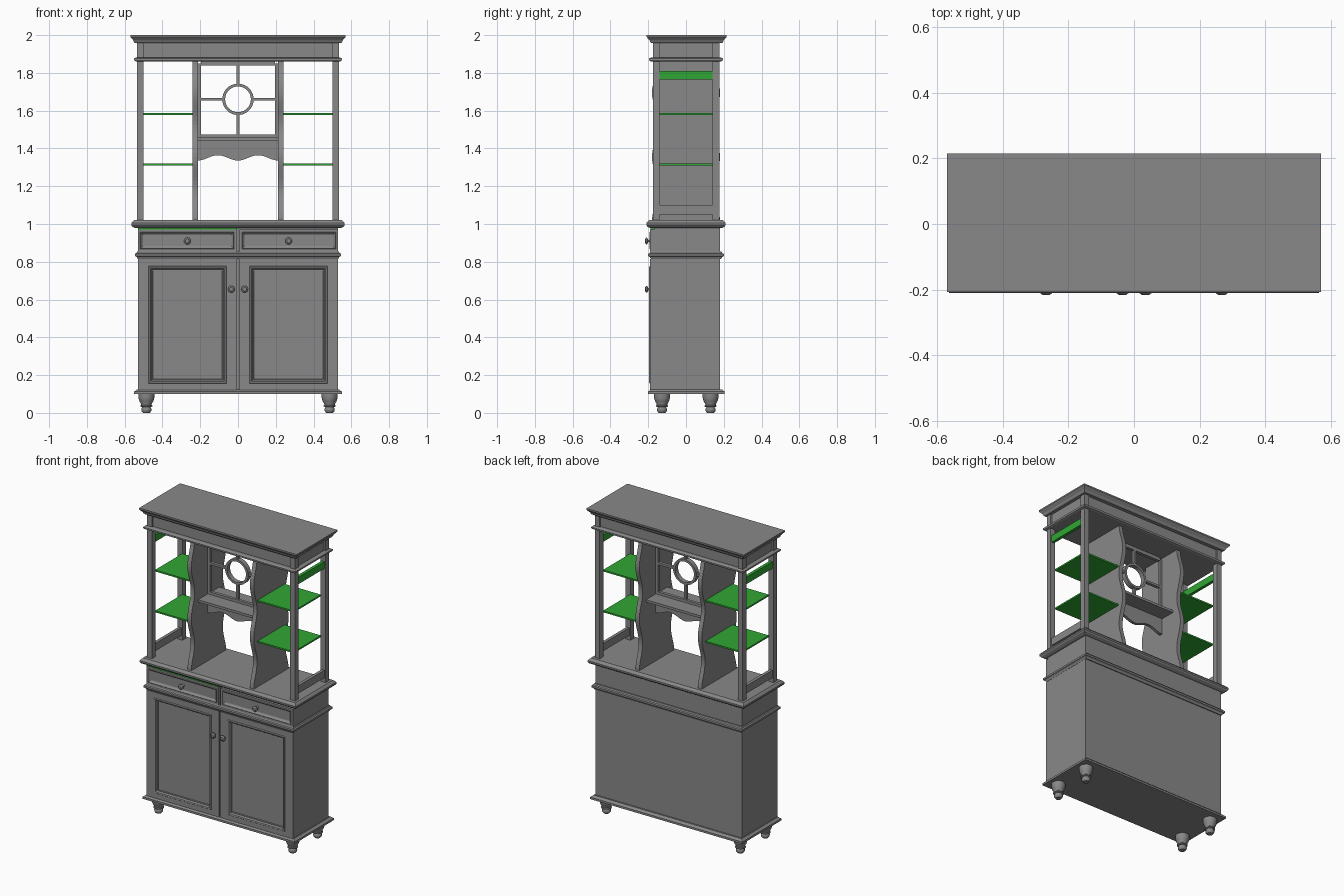
import bpy, bmesh, math
from mathutils import Vector

cube = bpy.data.objects.get("Cube")
if cube:
    bpy.data.objects.remove(cube, do_unlink=True)


def material(name, rgb):
    m = bpy.data.materials.new(name)
    m.use_nodes = True
    m.diffuse_color = (*rgb, 1)
    m.node_tree.nodes["Principled BSDF"].inputs["Base Color"].default_value = (*rgb, 1)
    return m


GREY = material("grey_paint", (0.25, 0.25, 0.25))
GREEN = material("green_glass", (0.03, 0.38, 0.035))


def loft(name, rings, mat=GREY, closed=False, smooth=False):
    """Skin a list of equal-length point rings; cap the ends unless closed."""
    bm = bmesh.new()
    loops = [[bm.verts.new(p) for p in ring] for ring in rings]
    pairs = list(zip(loops, loops[1:]))
    if closed:
        pairs.append((loops[-1], loops[0]))
    else:
        bm.faces.new(loops[0])
        bm.faces.new(loops[-1])
    for a, b in pairs:
        for i in range(len(a)):
            j = (i + 1) % len(a)
            bm.faces.new((a[i], a[j], b[j], b[i]))
    bmesh.ops.recalc_face_normals(bm, faces=bm.faces)
    me = bpy.data.meshes.new(name)
    bm.to_mesh(me)
    bm.free()
    me.materials.append(mat)
    ob = bpy.data.objects.new(name, me)
    bpy.context.collection.objects.link(ob)
    if smooth:
        bpy.ops.object.select_all(action='DESELECT')
        bpy.context.view_layer.objects.active = ob
        ob.select_set(True)
        bpy.ops.object.shade_smooth_by_angle(angle=math.radians(35))
    return ob


def flat_rect(x, y0, y1, z):
    return [(-x, y0, z), (x, y0, z), (x, y1, z), (-x, y1, z)]


def front_rect(rect, y, d=0):
    x0, x1, z0, z1 = rect
    return [(x0 + d, y, z0 + d), (x1 - d, y, z0 + d), (x1 - d, y, z1 - d), (x0 + d, y, z1 - d)]


def box(name, x0, x1, y0, y1, z0, z1, mat=GREY):
    r = (x0, x1, z0, z1)
    return loft(name, [front_rect(r, y0), front_rect(r, y1)], mat)


def moulding(name, x, y0, y1, profile):
    """Horizontal slab whose edge follows (height, inset) pairs."""
    return loft(name, [flat_rect(x - d, y0 + d, y1 - d, z) for z, d in profile])


def circle(x, y, z, r, axis, n=24):
    pts = []
    for i in range(n):
        c, s = r * math.cos(math.tau * i / n), r * math.sin(math.tau * i / n)
        pts.append((x + c, y + s, z) if axis == 'z' else (x + c, y, z + s))
    return pts


def knob(name, x, z):
    profile = [(.009, -.18), (.006, -.2), (.017, -.205), (.018, -.211), (.010, -.217)]
    loft(name, [circle(x, y, z, r, 'y') for r, y in profile], smooth=True)


# Lower cabinet carcass and its horizontal mouldings
box("cabinet_body", -.53, .53, -.17, .18, .11, .83)
box("drawer_body", -.53, .53, -.17, .18, .84, .985)
moulding("base_moulding", .55, -.2, .205, [(.1, 0), (.113, 0), (.117, .006), (.125, .014)])
moulding("waist_moulding", .545, -.2, .2,
         [(.815, .014), (.826, .008), (.83, 0), (.842, 0), (.846, .008), (.855, .012)])
moulding("counter", .565, -.21, .21,
         [(.978, .022), (.986, .006), (.994, 0), (1.004, 0), (1.012, .006), (1.02, .014)])
box("drawer_top_strip", -.53, -.005, -.188, -.17, .97, .98, GREEN)

# Doors, drawers and knobs, mirrored left and right
for side, s in (("left", 1), ("right", -1)):
    def span(a, b, z0, z1):
        return (min(s * a, s * b), max(s * a, s * b), z0, z1)

    door, panel = span(.004, .53, .122, .815), span(.06, .475, .155, .777)
    loft(side + "_door", [front_rect(door, -.165), front_rect(door, -.19),
                          front_rect(panel, -.19), front_rect(panel, -.196, .004),
                          front_rect(panel, -.194, .012), front_rect(panel, -.184, .018),
                          front_rect(panel, -.184, .022), front_rect(panel, -.18, .024)])
    drawer = span(.008, .53, .855, .97)
    loft(side + "_drawer", [front_rect(drawer, -.165), front_rect(drawer, -.19),
                            front_rect(drawer, -.19, .012), front_rect(drawer, -.194, .015),
                            front_rect(drawer, -.184, .024), front_rect(drawer, -.182, .028)])
    knob(side + "_door_knob", s * .035, .655)
    knob(side + "_drawer_knob", s * .268, .91)

    # Turned feet
    foot = [(.03, .105), (.042, .1), (.042, .08), (.037, .062), (.028, .047), (.028, .042),
            (.032, .039), (.032, .034), (.022, .03), (.027, .02), (.026, .01), (.018, 0)]
    for where, y in (("front", -.127), ("back", .13)):
        loft(f"{side}_{where}_foot",
             [circle(s * .485, y, z, r, 'z') for r, z in foot], smooth=True)
        # Corner posts
        y0, y1 = (-.175, -.14) if y < 0 else (.14, .178)
        x0, x1 = sorted((s * .5, s * .535))
        box(f"{side}_{where}_post", x0, x1, y0, y1, 1.015, 1.965)

    # Side rails
    x0, x1 = sorted((s * .508, s * .528))
    box(side + "_lower_rail", x0, x1, -.142, .142, 1.05, 1.10)
    box(side + "_upper_rail", x0, x1, -.142, .142, 1.765, 1.81, GREEN)

    # Divider with wavy front and back edges
    steps = 40
    edge = []
    for i in range(steps + 1):
        t = i / steps
        edge.append((.163 + .017 * math.cos(math.tau * 2.5 * t), 1.015 + .85 * t))
    outline = [(-y, z) for y, z in edge] + [(y, z) for y, z in reversed(edge)]
    loft(side + "_divider", [[(s * x, y, z) for y, z in outline] for x in (.212, .24)])

    # Glass shelves
    for level, z in (("lower", 1.315), ("upper", 1.582)):
        x0, x1 = sorted((s * .238, s * .502))
        box(f"{side}_{level}_shelf", x0, x1, -.14, .14, z - .005, z + .005, GREEN)

# Cornice
moulding("frieze_moulding", .55, -.195, .195,
         [(1.86, .012), (1.864, .003), (1.869, 0), (1.876, 0), (1.882, .01)])
box("frieze", -.525, .525, -.165, .168, 1.875, 1.97)
moulding("crown", .57, -.208, .215,
         [(1.957, .024), (1.965, .018), (1.972, .016), (1.985, .004), (1.99, 0), (2, 0)])

# Window frame with a central ring and four bars
for name, x0, x1, z0, z1 in (("left_stile", .195, .213, 1.455, 1.85),
                             ("right_stile", -.213, -.195, 1.455, 1.85),
                             ("top_rail", -.195, .195, 1.838, 1.862),
                             ("bottom_rail", -.195, .195, 1.455, 1.475),
                             ("upper_bar", -.007, .007, 1.74, 1.84),
                             ("lower_bar", -.007, .007, 1.47, 1.58),
                             ("left_bar", .08, .197, 1.653, 1.667),
                             ("right_bar", -.197, -.08, 1.653, 1.667)):
    box("window_" + name, x0, x1, -.01, .01, z0, z1)
loft("window_ring", [circle(0, y, 1.66, r, 'y', 40) for r, y in
                     ((.083, -.015), (.083, .015), (.068, .015), (.068, -.015))],
     closed=True, smooth=True)

# Centre shelf and scalloped valance beneath it
box("centre_shelf", -.213, .213, -.11, .11, 1.442, 1.458)
scallop = []
for i in range(41):
    x = -.213 + .426 * i / 40
    scallop.append((x, 1.35 - .014 * math.cos(math.tau * x / .213)))
outline = scallop + [(.213, 1.445), (-.213, 1.445)]
loft("valance", [[(x, y, z) for x, z in outline] for y in (-.01, .01)])
